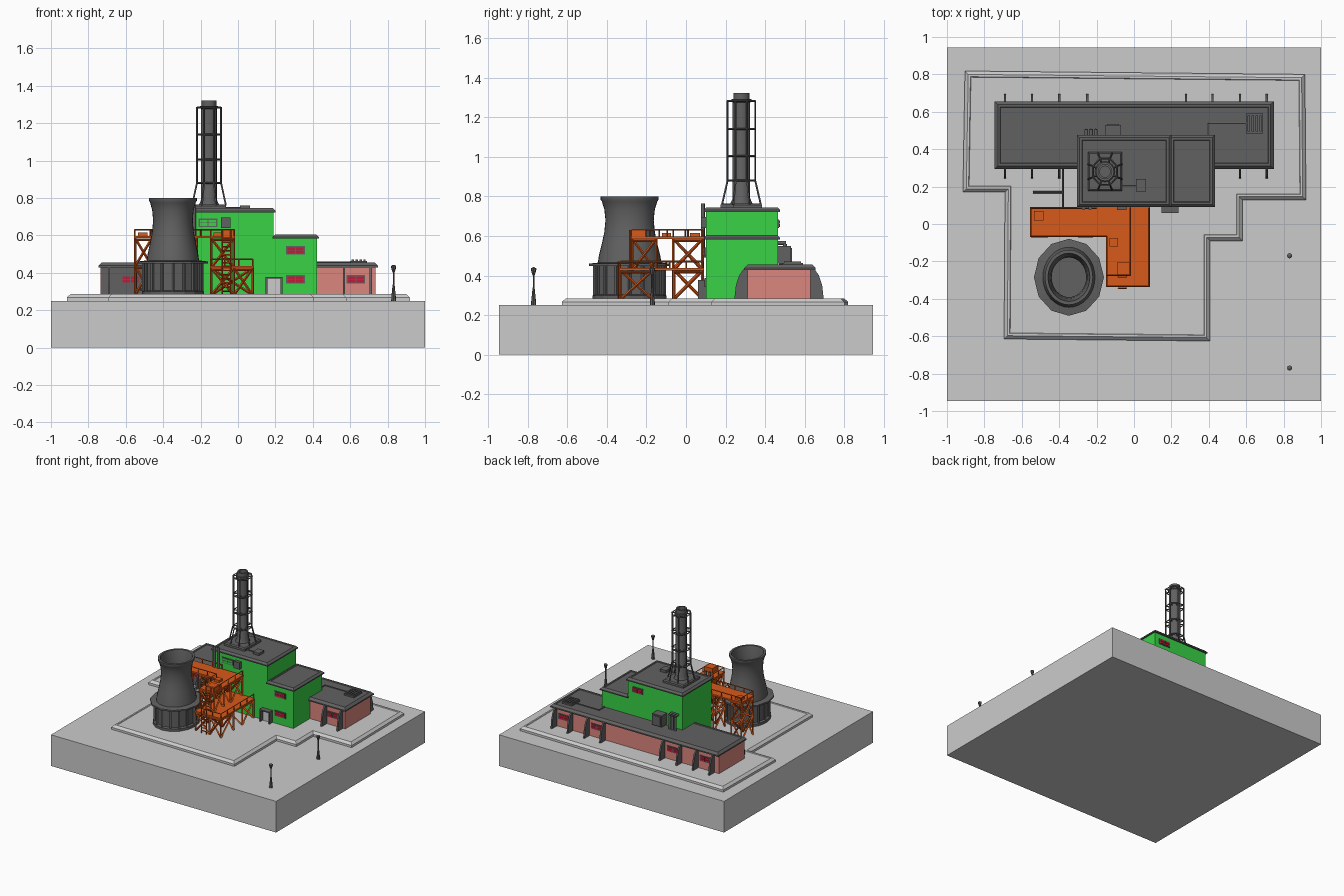
import bpy, bmesh, math
from mathutils import Vector

if "Cube" in bpy.data.objects:
    bpy.data.objects.remove(bpy.data.objects["Cube"])


def mat(name, r, g, b):
    m = bpy.data.materials.new(name)
    m.diffuse_color = (r, g, b, 1)
    m.use_nodes = True
    m.node_tree.nodes["Principled BSDF"].inputs["Base Color"].default_value = m.diffuse_color
    return m


GREEN = mat("green_wall", 0.04, 0.65, 0.06)
PINK = mat("pink_wall", 0.72, 0.24, 0.21)
ORANGE = mat("orange_steel", 0.68, 0.10, 0.01)
RED = mat("red_glass", 0.55, 0.01, 0.04)
DARK = mat("dark_grey", 0.12, 0.12, 0.12)


def finish(bm, name, m=None, smooth=None):
    bmesh.ops.recalc_face_normals(bm, faces=bm.faces)
    me = bpy.data.meshes.new(name)
    bm.to_mesh(me)
    bm.free()
    ob = bpy.data.objects.new(name, me)
    bpy.context.collection.objects.link(ob)
    if m:
        me.materials.append(m)
    if smooth:
        bpy.ops.object.select_all(action='DESELECT')
        ob.select_set(True)
        bpy.context.view_layer.objects.active = ob
        bpy.ops.object.shade_smooth_by_angle(angle=math.radians(smooth))
    return ob


def add_box(bm, x0, x1, y0, y1, z0, z1):
    v = [bm.verts.new((x, y, z)) for x in (x0, x1) for y in (y0, y1) for z in (z0, z1)]
    for f in ((0, 1, 3, 2), (4, 6, 7, 5), (0, 4, 5, 1), (2, 3, 7, 6), (0, 2, 6, 4), (1, 5, 7, 3)):
        bm.faces.new([v[i] for i in f])


def boxes(name, items, m=None):
    bm = bmesh.new()
    for b in items:
        add_box(bm, *b)
    return finish(bm, name, m)


def bars(name, segs, r, m=None, n=4):
    """Straight bars between point pairs, joined in one mesh."""
    bm = bmesh.new()
    for a, b in segs:
        a, b = Vector(a), Vector(b)
        d = b - a
        geo = bmesh.ops.create_cone(bm, cap_ends=True, segments=n, radius1=r, radius2=r, depth=d.length)
        rot = d.to_track_quat('Z', 'Y').to_matrix()
        for v in geo['verts']:
            v.co = rot @ v.co + (a + b) / 2
    return finish(bm, name, m, 40 if n > 6 else None)


def slab(name, pts, z0, z1, c, rim=0, sink=0, m=None):
    """Extruded outline with a chamfered top and optional sunken centre."""
    bm = bmesh.new()
    lo = [bm.verts.new((x, y, z0)) for x, y in pts]
    hi = [bm.verts.new((x, y, z1 - c)) for x, y in pts]
    bm.faces.new(lo)
    top = bm.faces.new(hi)
    n = len(pts)
    for i in range(n):
        bm.faces.new((lo[i], lo[(i + 1) % n], hi[(i + 1) % n], hi[i]))
    bm.normal_update()
    for w, dz in ((c, c), (rim, 0), (0.003, -sink)):
        if w and (rim or w == c):
            bmesh.ops.inset_region(bm, faces=[top], thickness=w, use_even_offset=True)
            for v in top.verts:
                v.co.z += dz
    return finish(bm, name, m)


def rect(x0, x1, y0, y1):
    return [(x0, y0), (x1, y0), (x1, y1), (x0, y1)]


def lathe(name, prof, n, loc, sy=1, m=None, smooth=None):
    bm = bmesh.new()
    rings = [[bm.verts.new((loc[0] + r * math.cos(2 * math.pi * i / n),
                            loc[1] + r * sy * math.sin(2 * math.pi * i / n), z)) for i in range(n)]
             for r, z in prof]
    for a, b in zip(rings, rings[1:]):
        for i in range(n):
            bm.faces.new((a[i], a[(i + 1) % n], b[(i + 1) % n], b[i]))
    bm.faces.new(rings[0])
    bm.faces.new(rings[-1])
    return finish(bm, name, m, smooth)


def window(name, x, z, y, s, m=RED):
    """Framed four-pane window; s is the outward y direction."""
    w, h = 0.05, 0.022
    yo = sorted((y - s * 0.01, y + s * 0.006))
    boxes(name + "_frame", [(x - w, x + w, *yo, z - h, z + h)], DARK)
    yo = sorted((y, y + s * 0.009))
    boxes(name + "_panes", [(x + i * 0.023 - 0.02, x + i * 0.023 + 0.02, *yo, z + k * 0.009 - 0.007, z + k * 0.009 + 0.007)
                            for i in (-1, 1) for k in (-1, 1)], m)


# Ground block and paved yard
boxes("ground_block", [(-1, 1, -0.945, 0.945, 0, 0.25)])
slab("paved_yard", [(-0.915, 0.17), (-0.69, 0.17), (-0.695, -0.615), (0.406, -0.626), (0.406, -0.09), (0.58, -0.09),
                    (0.58, 0.128), (0.92, 0.128), (0.914, 0.8), (-0.904, 0.818)], 0.24, 0.285, 0.018, 0.012, 0.004)

# Long hall
boxes("hall_walls", [(-0.735, 0.735, 0.31, 0.63, 0.28, 0.437)], PINK)
boxes("hall_grey_front", [(-0.732, -0.3, 0.304, 0.32, 0.28, 0.436)], DARK)
slab("hall_roof", rect(-0.745, 0.748, 0.294, 0.655), 0.428, 0.455, 0.017, 0.012, 0.004, DARK)

# Buttress fins on both long sides
bm = bmesh.new()
fin = [(0.61, 0.435), (0.65, 0.432), (0.672, 0.4), (0.688, 0.35), (0.696, 0.28), (0.61, 0.28)]
back_x = (-0.69, -0.545, -0.4, -0.25, 0.278, 0.42, 0.567, 0.71)
for s, xs in ((1, back_x), (-1, (-0.69, -0.545, -0.4, 0.567, 0.71))):
    for x in xs:
        a, b = [[bm.verts.new((x + d, 0.47 + s * (y - 0.47), z)) for y, z in fin] for d in (-0.006, 0.006)]
        bm.faces.new(a)
        bm.faces.new(b)
        for i in range(6):
            bm.faces.new((a[i], a[i - 1], b[i - 1], b[i]))
finish(bm, "hall_buttresses", DARK)
for i, x in enumerate((-0.617, -0.325, 0.35, 0.64)):
    window(f"hall_back_window_{i}", x, 0.365, 0.63, 1)
for i, x in enumerate((-0.575, 0.63)):
    window(f"hall_front_window_{i}", x, 0.365, 0.308, -1)

# Stepped main building
boxes("main_walls", [(-0.295, 0.19, 0.1, 0.465, 0.28, 0.73), (0.18, 0.422, 0.1, 0.465, 0.28, 0.59)], GREEN)
slab("main_high_roof", rect(-0.305, 0.2, 0.09, 0.476), 0.722, 0.745, 0.014, 0.012, 0.004, DARK)
slab("main_low_roof", rect(0.185, 0.433, 0.09, 0.476), 0.582, 0.605, 0.014, 0.012, 0.004, DARK)
window("main_upper_window", 0.307, 0.52, 0.1, -1)
window("main_lower_window", 0.307, 0.365, 0.1, -1)
window("main_back_window", 0.1, 0.662, 0.465, 1)
window("main_top_window", -0.16, 0.667, 0.1, -1, GREEN)
boxes("main_door", [(0.155, 0.23, 0.09, 0.11, 0.28, 0.37)])
boxes("door_surround", [(0.148, 0.157, 0.06, 0.11, 0.28, 0.37), (0.228, 0.237, 0.06, 0.11, 0.28, 0.37),
                        (0.148, 0.237, 0.06, 0.11, 0.368, 0.378)], DARK)
boxes("wall_vent", [(-0.092, -0.04, 0.075, 0.105, 0.64, 0.695)], DARK)

# Pipes, ducts and roof units
bars("back_pipes", [s for x in (-0.255, -0.23, -0.205) for s in
                    (((x, 0.5, 0.44), (x, 0.5, 0.56)), ((x, 0.45, 0.565), (x, 0.505, 0.565)))], 0.01, DARK, 10)
boxes("back_unit", [(-0.155, -0.07, 0.46, 0.53, 0.46, 0.55), (-0.145, -0.08, 0.52, 0.535, 0.47, 0.54)], DARK)
bars("front_pipes", [s for x in (-0.27, -0.235) for s in
                     (((x, 0.085, 0.5), (x, 0.085, 0.765)), ((x, 0.085, 0.5), (x, 0.12, 0.5)))], 0.01, DARK, 10)
bars("yard_pipes", [((-0.38, 0.09, 0.31), (-0.38, 0.31, 0.31)), ((-0.54, 0.17, 0.31), (-0.38, 0.17, 0.31))], 0.006, DARK, 8)
bars("roof_conduits", [((0.395, 0.47, 0.456), (0.395, 0.538, 0.456)), ((0.395, 0.538, 0.456), (0.61, 0.538, 0.456)),
                       ((-0.07, 0.205, 0.746), (0.02, 0.205, 0.746))], 0.005, DARK, 6)
boxes("hall_roof_unit", [(0.6, 0.69, 0.485, 0.59, 0.45, 0.463)] +
      [(x, x + 0.013, 0.495, 0.58, 0.46, 0.472) for x in (0.607, 0.628, 0.649, 0.67)], DARK)
boxes("main_roof_unit", [(0.01, 0.064, 0.175, 0.24, 0.738, 0.76)], DARK)

# Chimney with octagonal steel cage
cx, cy = -0.155, 0.28
slab("chimney_base", rect(cx - 0.092, cx + 0.092, cy - 0.104, cy + 0.104), 0.735, 0.765, 0.008, m=DARK)
lathe("chimney_shaft", [(0.055, 0.76), (0.042, 0.79), (0.042, 1.275), (0.048, 1.28), (0.048, 1.292), (0.039, 1.292),
                        (0.039, 1.322), (0.028, 1.322), (0.028, 1.15)], 16, (cx, cy), 1.05, DARK, 30)


def cage(r, i, z):
    a = math.pi * (i + 0.5) / 4
    return (cx + r * math.cos(a), cy + 1.08 * r * math.sin(a), z)


segs = []
for i in range(8):
    segs += [(cage(0.07, i, 0.88), cage(0.07, i, 1.285)), (cage(0.098, i, 0.76), cage(0.07, i, 0.88))]
    for z in (0.88, 1.005, 1.14, 1.283):
        segs += [(cage(0.07, i, z), cage(0.07, i + 1, z)), (cage(0.04, i, z), cage(0.07, i, z))]
bars("chimney_cage", segs, 0.005, DARK)

# Cooling tower, slightly oval: ribbed base, gallery, hollow shell
tx, ty = -0.348, -0.285
lathe("tower_base", [(0.148, 0.28), (0.148, 0.45)], 16, (tx, ty), 1.13, DARK)
lathe("tower_footing", [(0.165, 0.28), (0.165, 0.3), (0.15, 0.305)], 16, (tx, ty), 1.13, DARK)
lathe("tower_gallery", [(0.187, 0.448), (0.187, 0.46), (0.14, 0.466)], 12, (tx, ty), 1.1, DARK)
ring = [(math.cos(math.pi * i / 8), 1.13 * math.sin(math.pi * i / 8)) for i in range(16)]
bars("tower_ribs", [((tx + 0.155 * c, ty + 0.155 * s, 0.28), (tx + 0.155 * c, ty + 0.155 * s, 0.45)) for c, s in ring], 0.009, DARK)
lathe("tower_shell", [(0.141, 0.455), (0.135, 0.5), (0.122, 0.56), (0.111, 0.62), (0.106, 0.68), (0.111, 0.735),
                      (0.122, 0.775), (0.128, 0.785), (0.128, 0.8), (0.112, 0.8), (0.098, 0.73), (0.092, 0.66),
                      (0.1, 0.58)], 32, (tx, ty), 1.15, DARK, 35)

# Orange scaffold: decks, braced legs, rails, ladders
UP, LOW = 0.585, 0.425
boxes("scaffold_decks", [(-0.556, -0.016, -0.07, 0.09, UP, UP + 0.012), (-0.15, -0.016, -0.278, -0.07, UP, UP + 0.012),
                         (-0.15, 0.085, -0.337, 0.09, LOW, LOW + 0.012)], ORANGE)


def frame(x0, x1, y0, y1, z0, z1):
    c = [(x0, y0), (x1, y0), (x1, y1), (x0, y1)]
    out = []
    for i in range(4):
        a, b = c[i - 1], c[i]
        out += [((*a, z0), (*a, z1)), ((*a, z1 - 0.008), (*b, z1 - 0.008)), ((*a, z0), (*b, z1))]
        if i % 2:
            out.append(((*b, z0), (*a, z1)))
    return out


def rail(path, z, h=0.046):
    out = []
    for a, b in zip(path, path[1:]):
        a, b = Vector((*a, z)), Vector((*b, z))
        up = Vector((0, 0, h))
        n = max(1, round((b - a).length / 0.08))
        out += [(a + up, b + up)] + [(a.lerp(b, i / n), a.lerp(b, i / n) + up) for i in range(n + 1)]
    return out


segs = []
for x0, x1 in ((-0.55, -0.46), (-0.3, -0.22)):
    segs += frame(x0, x1, -0.064, 0.084, 0.28, LOW + 0.01) + frame(x0, x1, -0.064, 0.084, LOW + 0.01, UP)
segs += frame(-0.144, -0.022, -0.064, 0.084, LOW, UP) + frame(-0.144, -0.022, -0.272, -0.15, LOW, UP)
segs += frame(-0.144, -0.022, -0.33, -0.17, 0.28, LOW) + frame(-0.022, 0.079, -0.33, -0.17, 0.28, LOW)
segs += frame(-0.144, 0.079, -0.06, 0.084, 0.28, LOW)
bars("scaffold_frame", segs, 0.007, ORANGE)
bars("scaffold_rails", rail([(-0.2, 0.085), (-0.551, 0.085), (-0.551, -0.065), (-0.145, -0.065), (-0.145, -0.273),
                             (-0.021, -0.273), (-0.021, 0.085)], UP) +
     rail([(-0.145, -0.1), (-0.145, -0.332), (0.08, -0.332), (0.08, 0.085)], LOW), 0.004, ORANGE)
segs = []
for y, z0, z1 in ((-0.343, 0.28, 0.47), (-0.283, 0.43, 0.63)):
    segs += [((x, y, z0), (x, y, z1)) for x in (-0.085, -0.04)]
    segs += [((-0.085, y, z0 + 0.022 * k), (-0.04, y, z0 + 0.022 * k)) for k in range(1, 8)]
bars("scaffold_ladders", segs, 0.004, ORANGE)
boxes("scaffold_boxes", [(-0.535, -0.485, 0.02, 0.07, UP, UP + 0.03), (-0.13, -0.085, -0.12, -0.075, UP, UP + 0.03),
                         (-0.09, -0.018, -0.275, -0.205, UP, UP + 0.048)], ORANGE)

# Yard lamps
for i, y in enumerate((-0.17, -0.77)):
    lathe(f"lamp_{i}", [(0.013, 0.25), (0.012, 0.27), (0.006, 0.33), (0.004, 0.34), (0.004, 0.4), (0.007, 0.405),
                        (0.014, 0.43), (0.014, 0.436), (0.004, 0.442)], 8, (0.832, y), 1, DARK)
